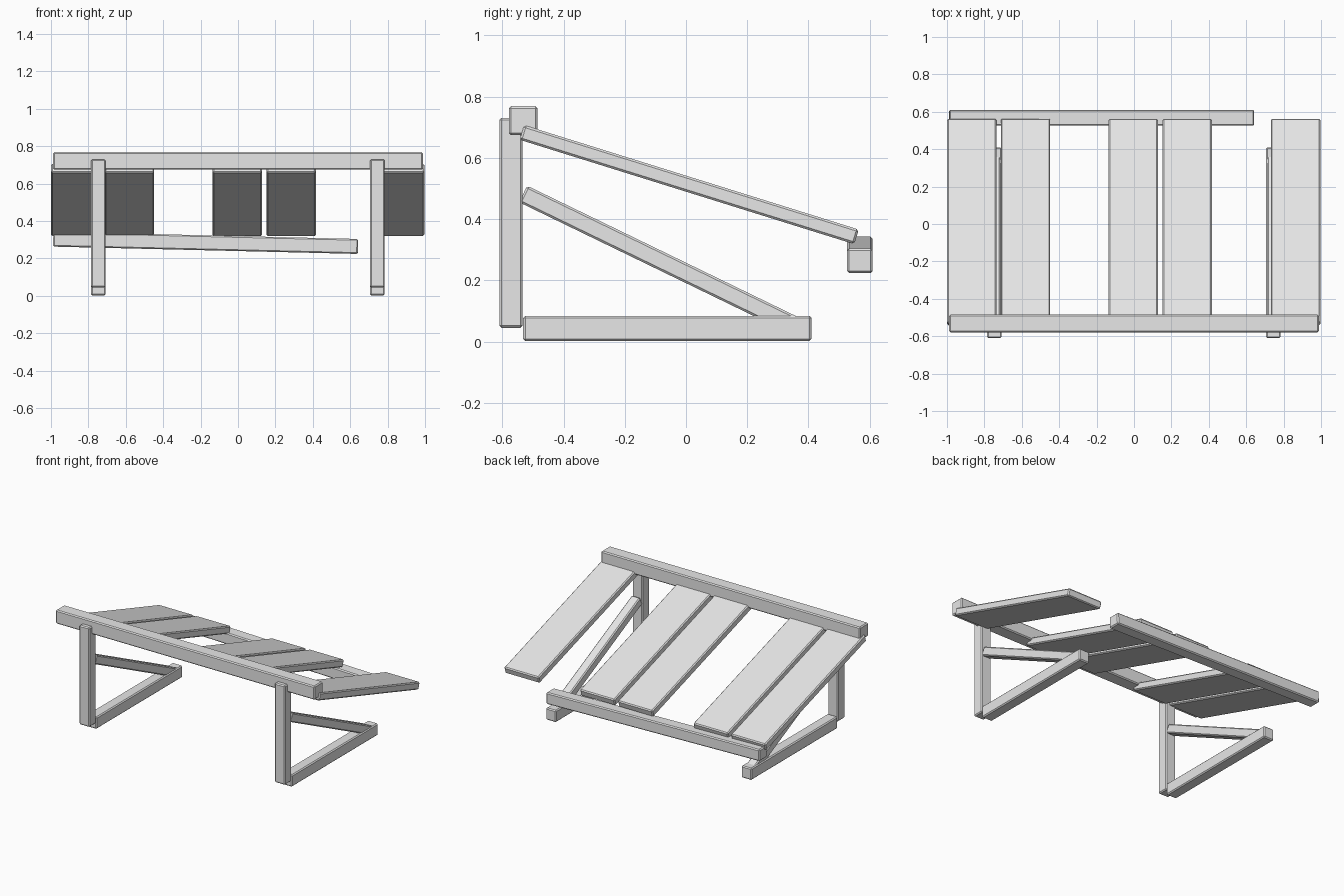
import bpy
from mathutils import Vector

cube = bpy.data.objects.get("Cube")
if cube:
    bpy.data.objects.remove(cube, do_unlink=True)

wood = bpy.data.materials.new("plain_grey")
wood.use_nodes = True
grey = (0.8, 0.8, 0.8, 1)
wood.diffuse_color = grey
wood.node_tree.nodes["Principled BSDF"].inputs["Base Color"].default_value = grey


def plank(name, start, end, width, depth, bevel=0.007):
    """Bevelled board between two points; width is sideways, depth is across."""
    a, b = Vector(start), Vector(end)
    along = (b - a).normalized()
    side = Vector((0, 1, 0)) if abs(along.x) > 0.5 else Vector((1, 0, 0))
    across = along.cross(side)
    corners = []
    for p in (a, b):
        for u, v in ((-1, -1), (1, -1), (1, 1), (-1, 1)):
            corners.append(p + side * u * width / 2 + across * v * depth / 2)
    faces = [(3, 2, 1, 0), (4, 5, 6, 7)]
    faces += [(i, (i + 1) % 4, (i + 1) % 4 + 4, i + 4) for i in range(4)]
    mesh = bpy.data.meshes.new(name)
    mesh.from_pydata(corners, [], faces)
    mesh.materials.append(wood)
    obj = bpy.data.objects.new(name, mesh)
    bpy.context.collection.objects.link(obj)
    mod = obj.modifiers.new("edge_bevel", "BEVEL")
    mod.width = bevel
    mod.segments = 1
    return obj


# Long rails; the rear one is short and sagging
plank("front_rail", (-0.988, -0.532, 0.722), (0.988, -0.532, 0.722), 0.094, 0.094)
plank("rear_rail", (-0.988, 0.568, 0.303), (0.642, 0.568, 0.264), 0.084, 0.08)

# Sloping slats, with gaps where boards are missing
for i, x in enumerate((-0.867, -0.58, -0.004, 0.285, 0.864)):
    plank(f"slat_{i + 1}", (x, -0.536, 0.683), (x, 0.557, 0.342), 0.264, 0.05)

# Two triangular leg frames
for label, x in (("right", -0.747), ("left", 0.745)):
    plank(f"{label}_post", (x, -0.572, 0.045), (x, -0.572, 0.73), 0.078, 0.076)
    plank(f"{label}_foot", (x, -0.532, 0.043), (x, 0.41, 0.043), 0.078, 0.082)
    plank(f"{label}_brace", (x, -0.532, 0.482), (x, 0.355, 0.052), 0.066, 0.06)
